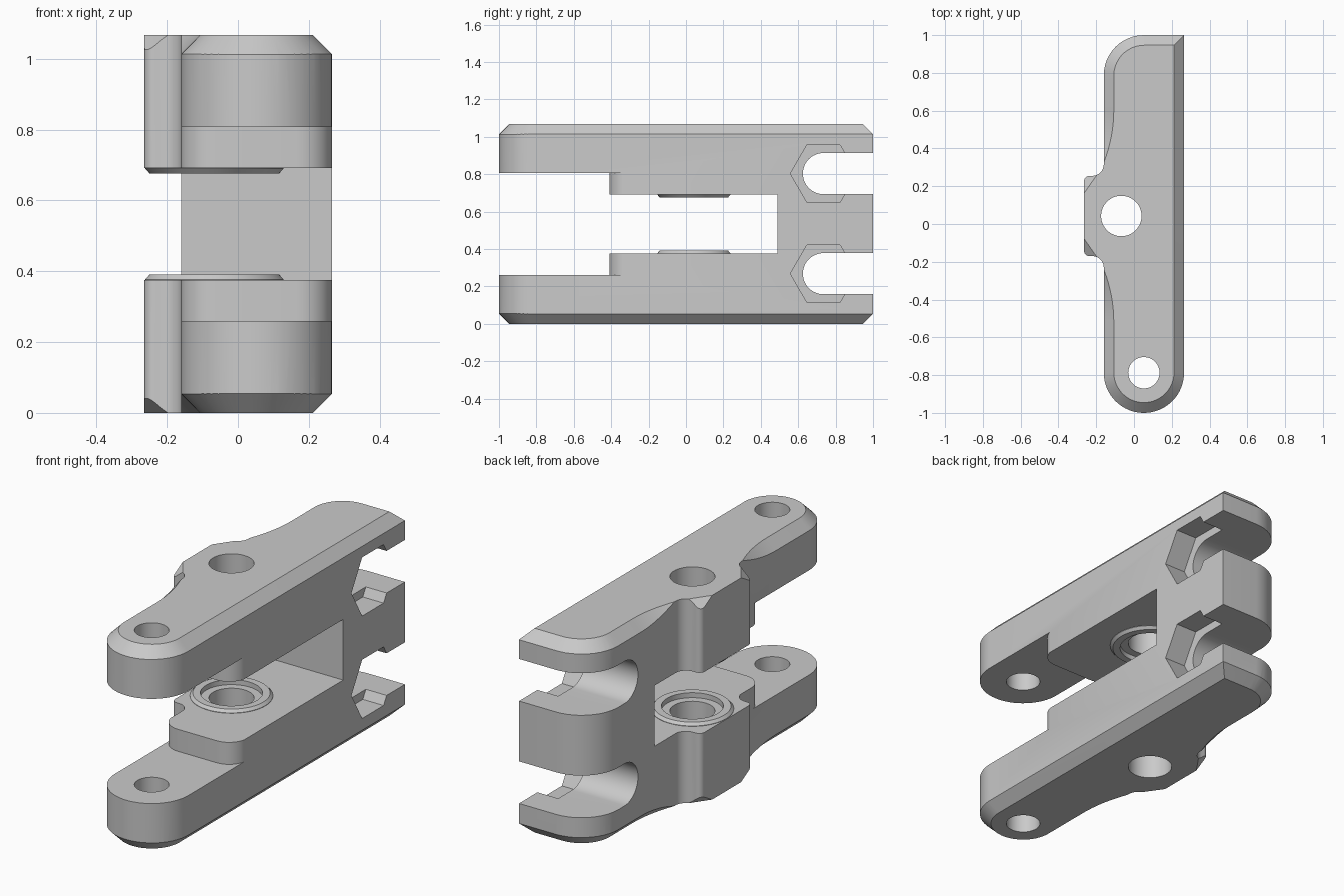
import bpy, bmesh, math
from mathutils import Vector

if "Cube" in bpy.data.objects:
    bpy.data.objects.remove(bpy.data.objects["Cube"], do_unlink=True)

H = 1.067            # overall height
MID_Y = 0.0425       # mirror line of the side bump
BACK_CORNER = (0.0525, 0.7875)
FRONT_PIN = (0.0525, -0.7875)
PIVOT = (-0.067, 0.0425)


def arc(cx, cy, r, a0, a1, n=12):
    return [(cx + r * math.cos(math.radians(a0 + (a1 - a0) * i / n)),
             cy + r * math.sin(math.radians(a0 + (a1 - a0) * i / n))) for i in range(n + 1)]


def circle(c, r, n=64):
    return arc(c[0], c[1], r, 0, 360 - 360 / n, n - 1)


def mirror(points):
    return [(x, 2 * MID_Y - y) for x, y in reversed(points)]


def offset(points, d):
    """Mitred outward offset of a counter-clockwise outline."""
    out = []
    for i, p in enumerate(points):
        p = Vector(p)
        e0 = (p - Vector(points[i - 1])).normalized()
        e1 = (Vector(points[(i + 1) % len(points)]) - p).normalized()
        n0, n1 = Vector((e0.y, -e0.x)), Vector((e1.y, -e1.x))
        out.append(tuple(p + (n0 + n1) * d / (1 + n0.dot(n1))))
    return out


def loft(name, sections, axis="Z"):
    """Solid through (height, outline) sections along Z or X."""
    bm = bmesh.new()
    rings = []
    for h, pts in sections:
        rings.append([bm.verts.new((u, v, h) if axis == "Z" else (h, u, v)) for u, v in pts])
    n = len(rings[0])
    for low, high in zip(rings, rings[1:]):
        for i in range(n):
            j = (i + 1) % n
            bm.faces.new((low[i], low[j], high[j], high[i]))
    bm.faces.new(rings[0][::-1])
    bm.faces.new(rings[-1])
    bmesh.ops.recalc_face_normals(bm, faces=bm.faces)
    mesh = bpy.data.meshes.new(name)
    bm.to_mesh(mesh)
    bm.free()
    ob = bpy.data.objects.new(name, mesh)
    bpy.context.collection.objects.link(ob)
    return ob


def combine(body, tool, operation):
    tool.hide_render = True
    mod = body.modifiers.new("combine", "BOOLEAN")
    mod.operation, mod.solver, mod.object = operation, "MANIFOLD", tool
    bpy.context.view_layer.objects.active = body
    bpy.ops.object.modifier_apply(modifier=mod.name)
    bpy.data.objects.remove(tool, do_unlink=True)


def cut(body, outline, h0, h1, axis="Z"):
    combine(body, loft("cutter", [(h0, outline), (h1, outline)], axis), "DIFFERENCE")


# Lever body: plan outline with a rounded front end and a filleted side bump
shoulder = arc(-0.22, 0.315, 0.06, 0, -90, 8) + arc(-0.235, 0.225, 0.03, 90, 180, 6)
plan = ([(0.265, 1)] + arc(*BACK_CORNER, 0.2125, 90, 180) + shoulder + mirror(shoulder)
        + arc(*FRONT_PIN, 0.2125, 180, 360, 32))
body = loft("clevis_lever", [(-0.05, plan), (H + 0.05, plan)])

# Fork gap, then the wider gap at the front with rounded step corners
cut(body, [(-0.6, -1.3), (0.6, -1.3), (0.6, 0.49), (-0.6, 0.49)], 0.375, H - 0.375)
step = ([(-0.6, -1.3), (0.6, -1.3), (0.6, -0.308)] + arc(0.165, -0.308, 0.102, 0, -90, 9)
        + arc(-0.06, -0.308, 0.102, -90, -180, 9) + [(-0.6, -0.308)])
cut(body, step, 0.26, H - 0.26)

# Raised pivot bosses facing each other
for side in (0, 1):
    profile = [(0.34, 0.196), (0.377, 0.196), (0.391, 0.183)]
    sections = [(H - z if side else z, circle(PIVOT, r)) for z, r in profile]
    combine(body, loft("boss", sections), "UNION")

# Pivot counterbores and pin holes
cut(body, circle(PIVOT, 0.147), 0.365, H - 0.365)
cut(body, circle(PIVOT, 0.107), -0.2, H + 0.2)
cut(body, circle(FRONT_PIN, 0.083, 48), -0.2, H + 0.2)

# Open slots at the back with hexagonal nut pockets on one side
for z in (0.268, H - 0.264):
    slot = arc(0.735, z, 0.11, 90, 270, 24) + [(1.2, z - 0.11), (1.2, z + 0.11)]
    cut(body, slot, -0.5, 0.5, "X")
    cut(body, circle((0.735, z), 0.177, 6), 0.145, 0.5, "X")

# Chamfered envelope that bevels the top and bottom rims
flare = [(-0.107 - 0.051 * (i / 8) ** 2, 0.6 - 0.27 * i / 8) for i in range(9)]
flare += [(-0.2, 0.255), (-0.27, 0.155)]
rim = ([(0.212, 0.9465)] + arc(0.0545, 0.785, 0.1615, 90, 180, 11) + flare + mirror(flare)
       + arc(0.0525, -0.786, 0.1595, 180, 360, 27))
wide = offset(rim, 0.1)
envelope = loft("envelope", [(0, rim), (0.1, wide), (H - 0.1, wide), (H, rim)])
combine(body, envelope, "INTERSECT")

# Grey metal
metal = bpy.data.materials.new("grey_metal")
metal.use_nodes = True
color = (0.59, 0.59, 0.59, 1)
metal.diffuse_color = color
metal.node_tree.nodes["Principled BSDF"].inputs["Base Color"].default_value = color
body.data.materials.clear()
body.data.materials.append(metal)

bpy.ops.object.select_all(action="DESELECT")
body.select_set(True)
bpy.context.view_layer.objects.active = body
bpy.ops.object.shade_smooth_by_angle(angle=math.radians(25))
